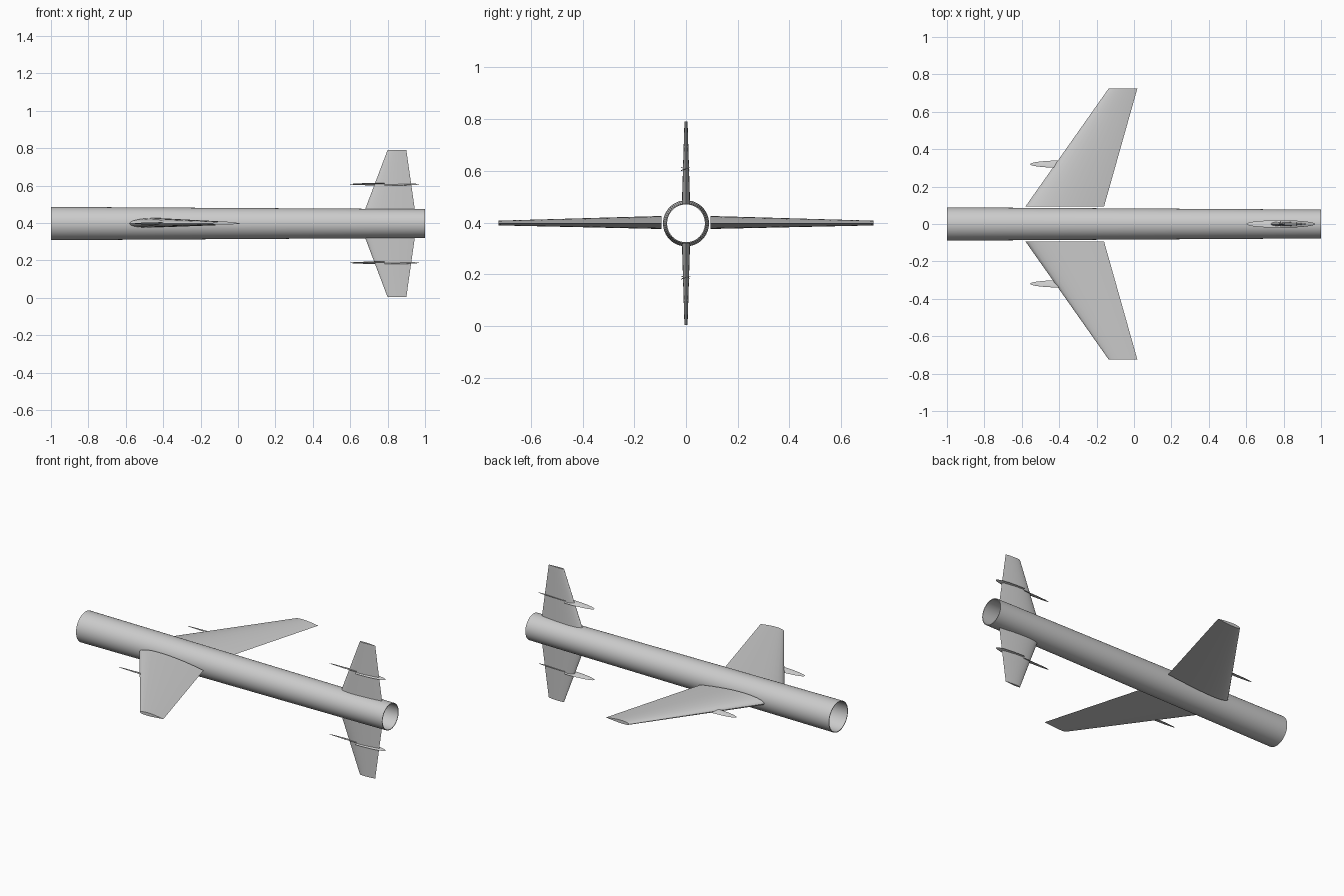
import bpy, bmesh, math
from mathutils import Vector, Matrix

if "Cube" in bpy.data.objects:
    bpy.data.objects.remove(bpy.data.objects["Cube"], do_unlink=True)

AXIS_Z = 0.397

grey = bpy.data.materials.new("light_grey")
grey.use_nodes = True
grey.diffuse_color = (0.6, 0.6, 0.6, 1)
grey.node_tree.nodes["Principled BSDF"].inputs["Base Color"].default_value = (0.6, 0.6, 0.6, 1)


def finish(name, bm, angle=40):
    bmesh.ops.recalc_face_normals(bm, faces=bm.faces)
    mesh = bpy.data.meshes.new(name)
    bm.to_mesh(mesh)
    bm.free()
    obj = bpy.data.objects.new(name, mesh)
    bpy.context.collection.objects.link(obj)
    mesh.materials.append(grey)
    bpy.ops.object.select_all(action="DESELECT")
    bpy.context.view_layer.objects.active = obj
    obj.select_set(True)
    bpy.ops.object.shade_smooth_by_angle(angle=math.radians(angle))
    return obj


def loft(bm, rings, caps=True, closed=False):
    """Bridge rings of points with quads, optionally capping or closing the ends."""
    rows = [[bm.verts.new(p) for p in ring] for ring in rings]
    pairs = list(zip(rows, rows[1:]))
    if closed:
        pairs.append((rows[-1], rows[0]))
    for a, b in pairs:
        n = len(a)
        for i in range(n):
            j = (i + 1) % n
            bm.faces.new((a[i], a[j], b[j], b[i]))
    if caps and not closed:
        bm.faces.new(rows[0])
        bm.faces.new(rows[-1])


def airfoil(camber=0.0, thickness=0.12, steps=14):
    """Unit-chord section running round from the trailing edge."""
    def point(u, side):
        t = 5 * thickness * (0.2969 * math.sqrt(u) - 0.126 * u - 0.3516 * u**2
                             + 0.2843 * u**3 - 0.1036 * u**4)
        return u, 4 * camber * u * (1 - u) + side * t
    us = [(1 - math.cos(math.pi * i / steps)) / 2 for i in range(steps + 1)]
    return [point(u, 1) for u in reversed(us)] + [point(u, -1) for u in us[1:-1]]


def surface(name, root, tip, angle, camber=0.0):
    """Tapered wing or fin; root and tip are (span, leading x, trailing x)."""
    bm = bmesh.new()
    turn = Matrix.Rotation(angle, 3, "X")
    rings = []
    for span, lead, trail in (root, tip):
        chord = trail - lead
        rings.append([turn @ Vector((lead + u * chord, span, h * chord))
                      + Vector((0, 0, AXIS_Z)) for u, h in airfoil(camber)])
    loft(bm, rings)
    return finish(name, bm)


# Tapered hollow fuselage tube, open at both ends
bm = bmesh.new()
rings = []
for x, r in ((-1, 0.089), (1, 0.077), (1, 0.073), (-1, 0.085)):
    rings.append([(x, r * math.cos(a), AXIS_Z + r * math.sin(a))
                  for a in (math.tau * i / 64 for i in range(64))])
loft(bm, rings, closed=True)
finish("fuselage_tube", bm)

# Swept main wings: one built, the other mirrored across the centre plane
WING_ROOT, WING_TIP = (0.094, -0.58, -0.16), (0.725, -0.135, 0.018)
surface("wing_back", WING_ROOT, WING_TIP, 0, 0.01)
front = surface("wing_front", WING_ROOT, WING_TIP, 0, 0.01)
front.data.transform(Matrix.Scale(-1, 4, (0, 1, 0)))
front.data.flip_normals()

# Upper and lower tail fins
for name, angle in (("upper_fin", math.pi / 2), ("lower_fin", -math.pi / 2)):
    surface(name, (0.077, 0.68, 0.945), (0.394, 0.8, 0.9), angle)


def rotor(name, centre, radius=0.184, chord=0.042, pitch=18):
    """Two thin elliptical blades with opposite pitch."""
    bm = bmesh.new()
    for side in (-1, 1):
        tilt = Matrix.Rotation(math.radians(side * pitch), 3, "X")
        rings = []
        for i in range(13):
            f = math.sin(math.pi / 2 * i / 12.3)
            c = chord * math.sqrt(1 - f * f)
            rings.append([Vector(centre) + tilt @ Vector((side * radius * f, (u - 0.5) * c, h * c))
                          for u, h in airfoil(0.02, 0.1, 8)])
        loft(bm, rings)
    finish(name, bm)


# Rotors set through the wings and fins
rotor("wing_rotor_back", (-0.371, 0.32, AXIS_Z))
rotor("wing_rotor_front", (-0.371, -0.32, AXIS_Z))
rotor("upper_fin_rotor", (0.784, 0, AXIS_Z + 0.21))
rotor("lower_fin_rotor", (0.784, 0, AXIS_Z - 0.21))
